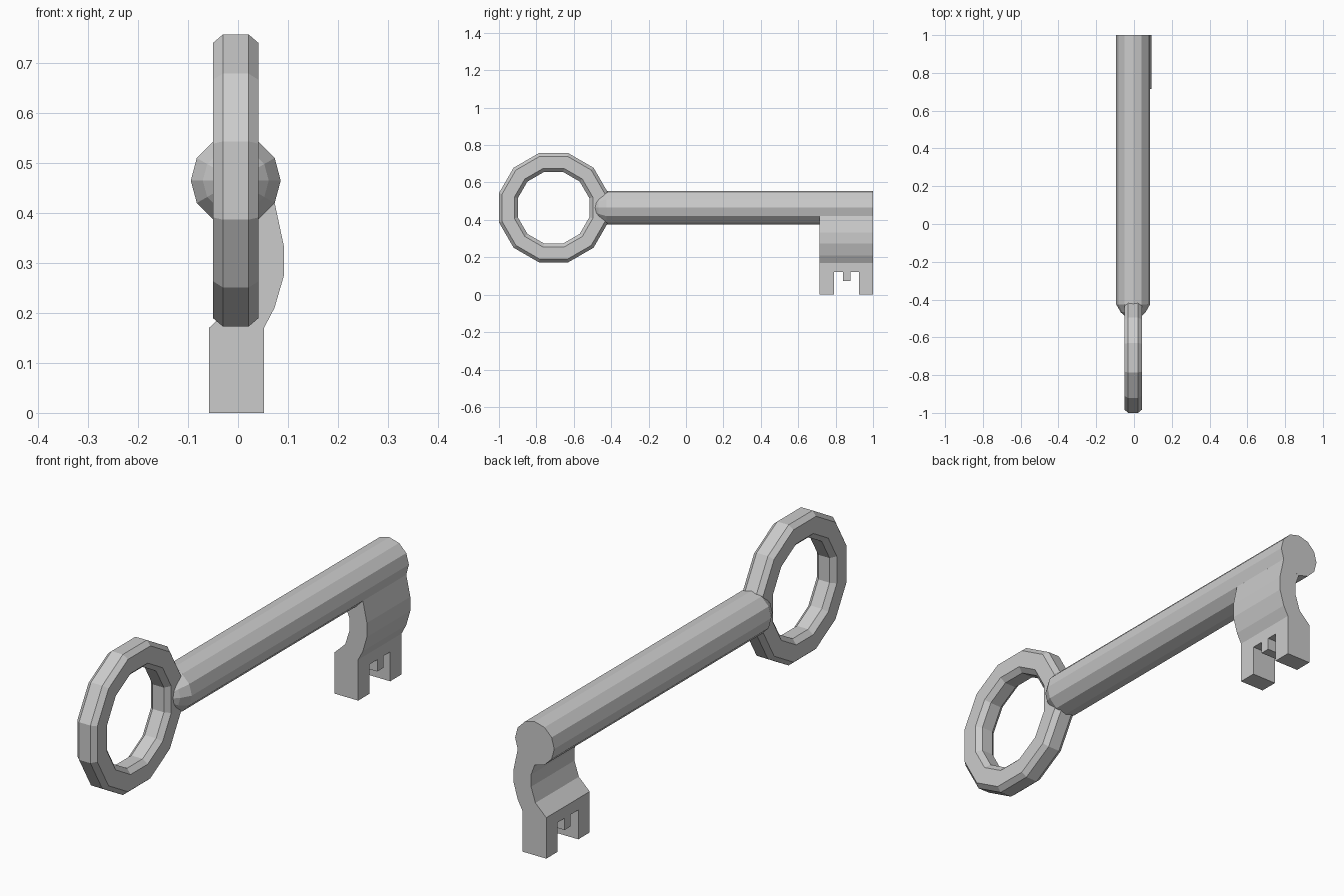
import bpy
import bmesh
from math import cos, sin, pi, cos as c

if "Cube" in bpy.data.objects:
    bpy.data.objects.remove(bpy.data.objects["Cube"])

CX, CZ = -0.0045, 0.465          # shaft axis
SIDES = 12


def make_object(name, bm):
    bmesh.ops.recalc_face_normals(bm, faces=bm.faces)
    mesh = bpy.data.meshes.new(name)
    bm.to_mesh(mesh)
    bm.free()
    obj = bpy.data.objects.new(name, mesh)
    bpy.context.collection.objects.link(obj)
    return obj


def loft(name, rings, closed=False):
    """Skin a series of matching point loops; cap the ends unless closed."""
    bm = bmesh.new()
    loops = [[bm.verts.new(p) for p in ring] for ring in rings]
    n, m = len(loops), len(loops[0])
    for i in range(n if closed else n - 1):
        a, b = loops[i], loops[(i + 1) % n]
        for j in range(m):
            k = (j + 1) % m
            bm.faces.new((a[j], a[k], b[k], b[j]))
    if not closed:
        bm.faces.new(loops[0])
        bm.faces.new(loops[-1])
    return make_object(name, bm)


# Bow: octagonal section (x, apothem) swept round a 12-sided ring
section = [(0.026, 0.292), (0.046, 0.275), (0.046, 0.21), (0.026, 0.191),
           (-0.026, 0.191), (-0.046, 0.21), (-0.046, 0.275), (-0.026, 0.292)]
bow_rings = []
for i in range(SIDES):
    a = 2 * pi * (i + 0.5) / SIDES
    scale = 1 / cos(pi / SIDES)
    bow_rings.append([(CX + x, -0.708 + r * scale * cos(a), CZ + r * scale * sin(a))
                      for x, r in section])
loft("bow_ring", bow_rings, closed=True)

# Shaft: 12-sided rod with a rounded end sunk into the bow
shaft_profile = [(-0.492, 0.04), (-0.467, 0.066), (-0.425, 0.09), (1.0, 0.09)]
shaft_rings = [[(CX + r * cos(2 * pi * j / SIDES), y, CZ + r * sin(2 * pi * j / SIDES))
                for j in range(SIDES)] for y, r in shaft_profile]
loft("shaft", shaft_rings)

# Bit: curved blade profile meeting the underside of the shaft
blade = [(-0.058, 0), (0.052, 0), (0.052, 0.17), (0.073, 0.21), (0.092, 0.275),
         (0.092, 0.333), (0.0734, 0.42), (0.0405, 0.387), (CX, 0.375),
         (0.012, 0.33), (0.012, 0.28), (-0.008, 0.218), (-0.058, 0.17)]
bit = loft("bit", [[(x, y, z) for x, z in blade] for y in (0.715, 1.0)])

# Notch with a short central ward, cut through the bit
notch = [(0.79, -0.1), (0.79, 0.122), (0.84, 0.122), (0.84, 0.073),
         (0.88, 0.073), (0.88, 0.122), (0.925, 0.122), (0.925, -0.1)]
cutter = loft("notch_cutter", [[(x, y, z) for y, z in notch] for x in (-0.2, 0.2)])
cutter.hide_render = True
mod = bit.modifiers.new("notch", 'BOOLEAN')
mod.operation = 'DIFFERENCE'
mod.solver = 'EXACT'
mod.object = cutter
bpy.context.view_layer.objects.active = bit
bpy.ops.object.modifier_apply(modifier=mod.name)
bpy.data.objects.remove(cutter)
